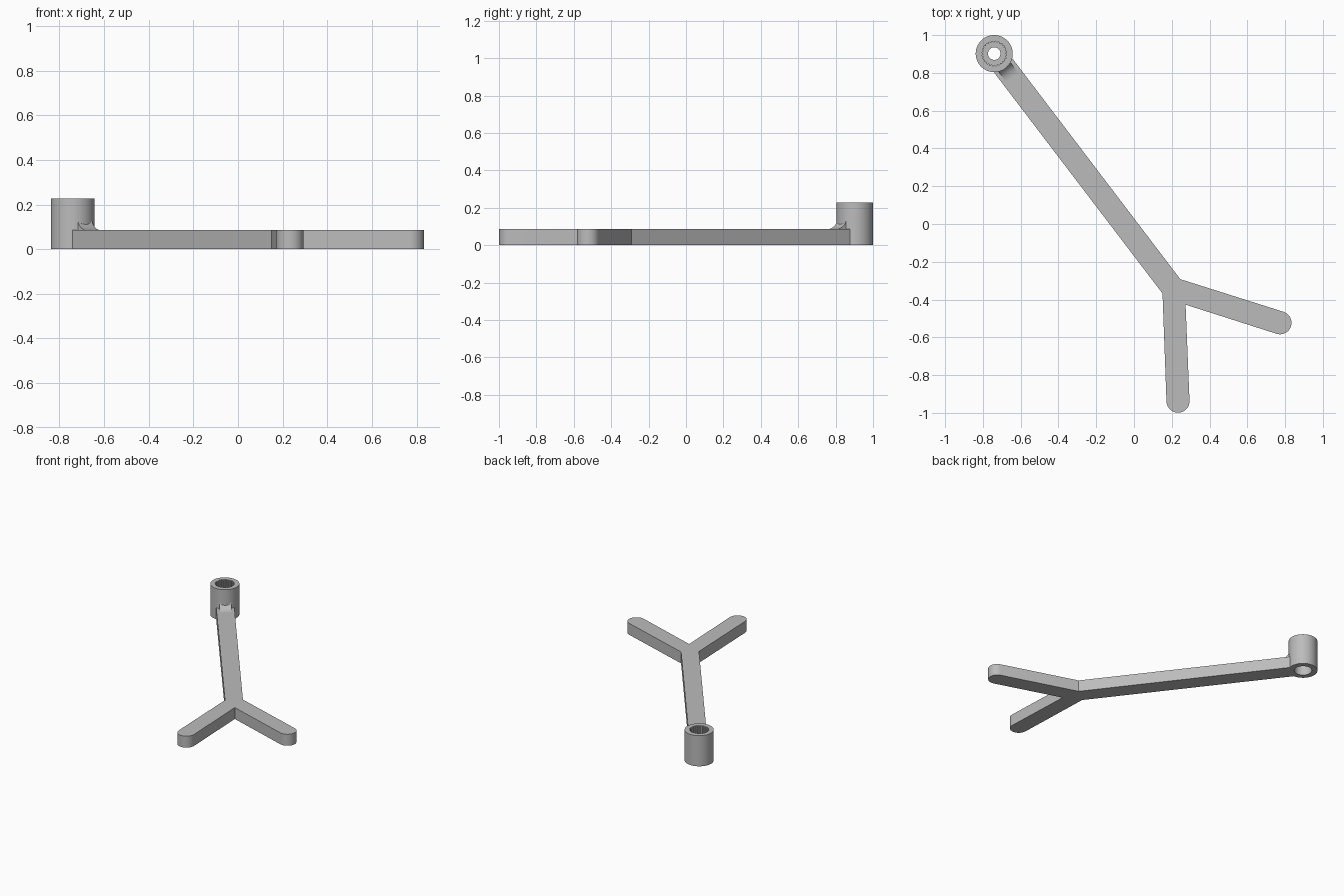
import bpy, bmesh, math
from mathutils import Vector

if "Cube" in bpy.data.objects:
    bpy.data.objects.remove(bpy.data.objects["Cube"])

grey = bpy.data.materials.new("plain grey")
grey.use_nodes = True
grey.diffuse_color = (0.5, 0.5, 0.5, 1)
grey.node_tree.nodes["Principled BSDF"].inputs["Base Color"].default_value = grey.diffuse_color

HUB = Vector((-0.74, 0.902))
FORK = Vector((0.21, -0.35))
ALONG = (FORK - HUB).normalized()
SIDE = Vector((-ALONG.y, ALONG.x))
HALF, THICK, HEIGHT = 0.061, 0.085, 0.228


def finish(name, bm):
    bmesh.ops.recalc_face_normals(bm, faces=bm.faces)
    mesh = bpy.data.meshes.new(name)
    bm.to_mesh(mesh)
    bm.free()
    mesh.materials.append(grey)
    obj = bpy.data.objects.new(name, mesh)
    bpy.context.collection.objects.link(obj)
    bpy.ops.object.select_all(action='DESELECT')
    obj.select_set(True)
    bpy.context.view_layer.objects.active = obj
    bpy.ops.object.shade_smooth_by_angle(angle=math.radians(30))
    return obj


def extruded(name, points, offset):
    bm = bmesh.new()
    face = bm.faces.new([bm.verts.new(p) for p in points])
    out = bmesh.ops.extrude_face_region(bm, geom=[face])
    bmesh.ops.translate(bm, vec=offset, verts=[g for g in out["geom"] if isinstance(g, bmesh.types.BMVert)])
    return finish(name, bm)


def round_tip(centre, direction, steps=16):
    """Half circle around a leg tip, counter-clockwise."""
    base = math.atan2(direction.y, direction.x) - math.pi / 2
    return [centre + HALF * Vector((math.cos(base + math.pi * i / steps),
                                    math.sin(base + math.pi * i / steps)))
            for i in range(steps + 1)]


# Forked arm: long bar splitting into two round-ended legs
front_tip = Vector((0.233, -0.938))
side_tip = Vector((0.773, -0.523))
root = HUB + ALONG * 0.076
outline = [root - SIDE * HALF, Vector((0.151, -0.368))]
outline += round_tip(front_tip, front_tip - FORK)
outline += [Vector((0.273, -0.427))]
outline += round_tip(side_tip, side_tip - FORK)
outline += [Vector((0.245, -0.292)), root + SIDE * HALF]
extruded("forked_arm", [p.to_3d() for p in outline], Vector((0, 0, THICK)))

# Hub: turned profile with a toothed upper bore, a web and a lower recess
TEETH, PER_TOOTH = 24, 4
COUNT = TEETH * PER_TOOTH
profile = [(0.098, 0, 0), (0.098, HEIGHT, 0), (0.066, HEIGHT, 1), (0.066, 0.12, 1),
           (0.033, 0.12, 0), (0.033, THICK, 0), (0.06, THICK, 0), (0.06, 0, 0)]
bm = bmesh.new()
rings = []
for radius, z, toothed in profile:
    ring = []
    for i in range(COUNT):
        a = math.tau * i / COUNT
        r = radius - (0.006 if toothed and i % PER_TOOTH < 2 else 0)
        ring.append(bm.verts.new((HUB.x + r * math.cos(a), HUB.y + r * math.sin(a), z)))
    rings.append(ring)
for k, low in enumerate(rings):
    high = rings[(k + 1) % len(rings)]
    for i in range(COUNT):
        j = (i + 1) % COUNT
        bm.faces.new((low[i], low[j], high[j], high[i]))
finish("hub", bm)

# Concave fillet rib between the hub and the arm
START, END, RISE = 0.088, 0.155, 0.055
section = [(START, THICK - 0.01), (END, THICK - 0.01)]
for i in range(9):
    t = math.pi / 2 * i / 8
    section.append((END - (END - START) * math.sin(t), THICK + RISE * (1 - math.cos(t))))
rib_half = 0.04
points = [(HUB + ALONG * u - SIDE * rib_half).to_3d() + Vector((0, 0, z)) for u, z in section]
extruded("fillet_rib", points, (SIDE * rib_half * 2).to_3d())
